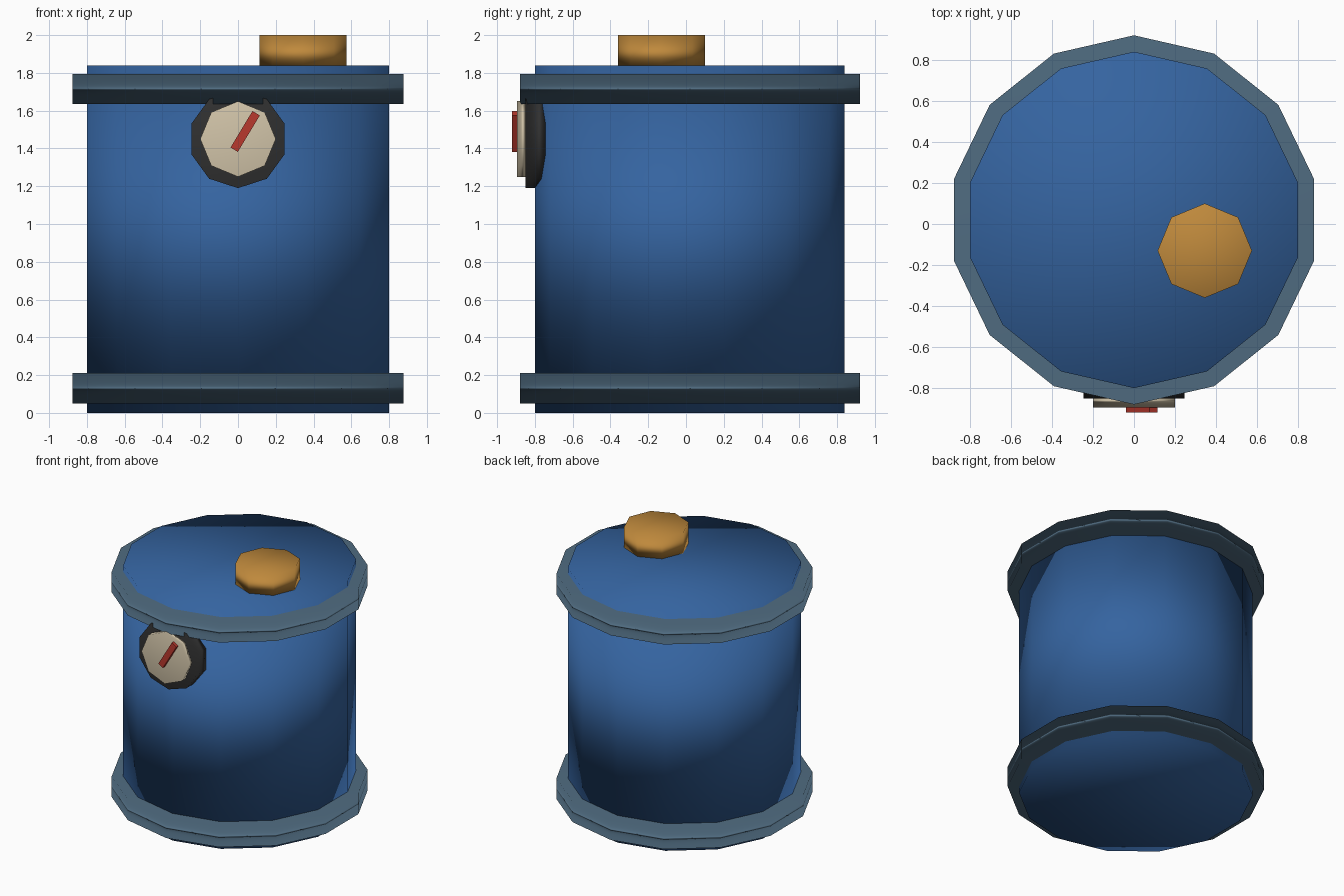
import bpy
from math import radians

cube = bpy.data.objects.get("Cube")
if cube:
    bpy.data.objects.remove(cube, do_unlink=True)


def material(name, rgb):
    mat = bpy.data.materials.new(name)
    mat.use_nodes = True
    color = (*rgb, 1.0)
    mat.diffuse_color = color
    bsdf = next(n for n in mat.node_tree.nodes if n.type == "BSDF_PRINCIPLED")
    bsdf.inputs["Base Color"].default_value = color
    return mat


blue = material("barrel_blue", (0.035, 0.126, 0.35))
steel = material("steel_grey", (0.08, 0.15, 0.22))
brass = material("brass_orange", (0.52, 0.25, 0.045))
black = material("frame_black", (0.03, 0.03, 0.03))
cream = material("dial_cream", (0.65, 0.56, 0.40))
red = material("needle_red", (0.48, 0.04, 0.026))


def finish(name, mat):
    obj = bpy.context.object
    obj.name = name
    obj.data.materials.append(mat)
    return obj


def drum(name, mat, sides, radius, start, end, x=0.0, other=0.0, facing_front=False):
    """Smooth low-poly cylinder along z, or along y when facing the front."""
    mid = (start + end) / 2
    location = (x, mid, other) if facing_front else (x, other, mid)
    bpy.ops.mesh.primitive_cylinder_add(
        vertices=sides, radius=radius, depth=abs(end - start), location=location,
        rotation=(radians(90) if facing_front else 0, 0, 0))
    obj = finish(name, mat)
    bpy.ops.object.shade_smooth()
    # Large faces dominate the shading
    weighted = obj.modifiers.new("Weighted Normal", "WEIGHTED_NORMAL")
    weighted.mode = "FACE_AREA"
    return obj


# Barrel body and its two hoops
AXIS_Y = 0.02
drum("barrel_body", blue, 14, 0.82, 0.0, 1.84, other=AXIS_Y)
for name, base in (("lower_hoop", 0.05), ("upper_hoop", 1.635)):
    drum(name, steel, 14, 0.90, base, base + 0.16, other=AXIS_Y)

# Filler cap on the lid
drum("filler_cap", brass, 8, 0.23, 1.80, 2.0, x=0.345, other=-0.13)

# Gauge on the front
GAUGE_Z = 1.45
drum("gauge_frame", black, 10, 0.26, -0.70, -0.85, other=GAUGE_Z, facing_front=True)
drum("gauge_dial", cream, 8, 0.20, -0.83, -0.895, other=GAUGE_Z, facing_front=True)

# Tilted needle
bpy.ops.mesh.primitive_cube_add(size=1, location=(0.038, -0.90, 1.49),
                                rotation=(0, radians(31), 0))
needle = finish("gauge_needle", red)
needle.scale = (0.045, 0.04, 0.225)
